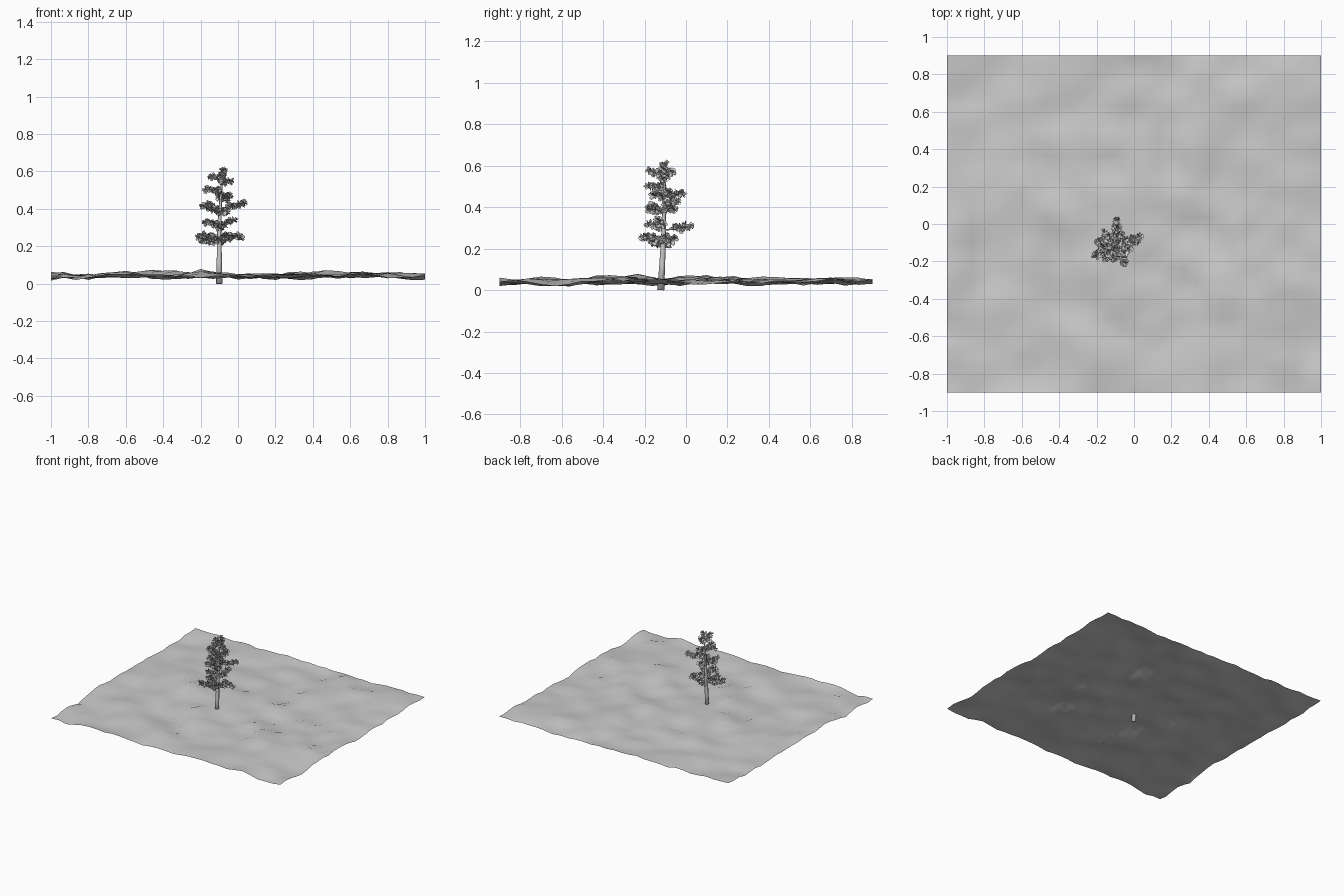
import bpy, bmesh, math, random
from mathutils import Vector, noise

if "Cube" in bpy.data.objects:
    bpy.data.objects.remove(bpy.data.objects["Cube"])

random.seed(7)


def add_object(name, bm, smooth=False):
    me = bpy.data.meshes.new(name)
    bm.to_mesh(me)
    bm.free()
    ob = bpy.data.objects.new(name, me)
    bpy.context.collection.objects.link(ob)
    for p in me.polygons:
        p.use_smooth = smooth
    return ob


def tube(bm, pts, radii, sides):
    """Tapered tube through a few points."""
    rings = []
    for i, p in enumerate(pts):
        d = (pts[min(i + 1, len(pts) - 1)] - pts[max(i - 1, 0)]).normalized()
        u = d.orthogonal().normalized() if abs(d.z) < 0.9 else d.cross(Vector((0, 1, 0))).normalized()
        v = d.cross(u)
        rings.append([bm.verts.new(p + radii[i] * (math.cos(a) * u + math.sin(a) * v))
                      for a in (2 * math.pi * k / sides for k in range(sides))])
    for a, b in zip(rings, rings[1:]):
        for k in range(sides):
            n = (k + 1) % sides
            bm.faces.new((a[k], a[n], b[n], b[k]))
    bm.faces.new(rings[0][::-1])
    bm.faces.new(rings[-1])


def tuft(bm, c, size, count):
    """Ball of small flat needle cards radiating from c."""
    for _ in range(count):
        d = Vector((random.gauss(0, 1), random.gauss(0, 1), random.gauss(0.1, 0.75))).normalized()
        s = d.cross(Vector((random.random(), random.random(), random.random() + .1))).normalized()
        w = size * random.uniform(0.18, 0.3)
        base, tip = c + d * size * 0.1, c + d * size * random.uniform(0.75, 1.05)
        bm.faces.new([bm.verts.new(q) for q in
                      (base - s * w, base + s * w, tip + s * w, tip - s * w)])


# Uneven ground sheet, 2.0 x 1.8
bm = bmesh.new()
bmesh.ops.create_grid(bm, x_segments=30, y_segments=27, size=1)


def height(x, y):
    along, across = (x - y) * 0.7, (x + y) * 0.7
    h = 0.7 * noise.noise(Vector((along * 3.2, across * 6.0, 2.3)))
    return h + 0.4 * noise.noise(Vector((x * 8, y * 8, 5.1)))


for v in bm.verts:
    v.co.y *= 0.9
    bump = 0.015 * math.exp(-((v.co.x + .2) ** 2 + (v.co.y + .27) ** 2) / 0.006)
    v.co.z = min(0.08, max(0.008, 0.043 + 0.045 * height(v.co.x, v.co.y) + bump))
add_object("ground", bm, True)

# Trunk, leaning slightly
trunk = [Vector(p) for p in ((-.1, -.122, 0), (-.1, -.115, .12), (-.1, -.107, .28),
                             (-.093, -.105, .45), (-.082, -.105, .61))]
bm = bmesh.new()
tube(bm, trunk, (.017, .014, .011, .007, .003), 8)
add_object("trunk", bm, True)


def trunk_at(z):
    for a, b in zip(trunk, trunk[1:]):
        if z <= b.z:
            return a.lerp(b, (z - a.z) / (b.z - a.z))
    return trunk[-1].copy()


# Branch tips, tier by tier from the lowest
tips = [(-.208, -.17, .24), (.015, -.09, .25), (-.05, -.205, .26), (-.15, -.185, .25),
        (-.19, -.1, .255), (-.07, -.06, .24),
        (-.095, .018, .31), (-.17, -.13, .33), (-.025, -.135, .33), (-.11, -.18, .32),
        (.028, -.07, .425), (-.185, -.09, .41), (-.15, -.17, .4), (-.06, -.18, .39),
        (-.1, -.06, .395), (-.16, -.045, .42),
        (-.168, -.12, .5), (-.09, -.015, .47), (-.05, -.09, .48), (-.11, -.18, .5),
        (-.05, -.16, .46),
        (-.14, -.09, .57), (-.045, -.12, .55), (-.09, -.175, .575), (-.085, -.07, .565)]
wood, needles = bmesh.new(), bmesh.new()
for t in tips:
    tip = Vector(t)
    root = trunk_at(tip.z - 0.02)
    mid = root.lerp(tip, 0.5) + Vector((0, 0, -0.004))
    tube(wood, (root, mid, tip), (.004, .003, .0015), 5)
    span = (tip - root).length
    side = (tip - root).cross(Vector((0, 0, 1))).normalized()
    n = max(2, round(span / 0.024))
    for i in range(n):
        f = 0.38 + 0.62 * i / (n - 1)
        c = root.lerp(tip, f) + side * random.uniform(-.014, .014) * (1.2 - f)
        c.z += random.uniform(-.006, .008)
        tuft(needles, c, 0.025, 26)

# Crown tufts at the top
for p in ((-.082, -.105, .608), (-.08, -.112, .585), (-.09, -.1, .565)):
    tuft(needles, Vector(p), 0.025, 28)
add_object("branches", wood, True)
add_object("needles", needles)
